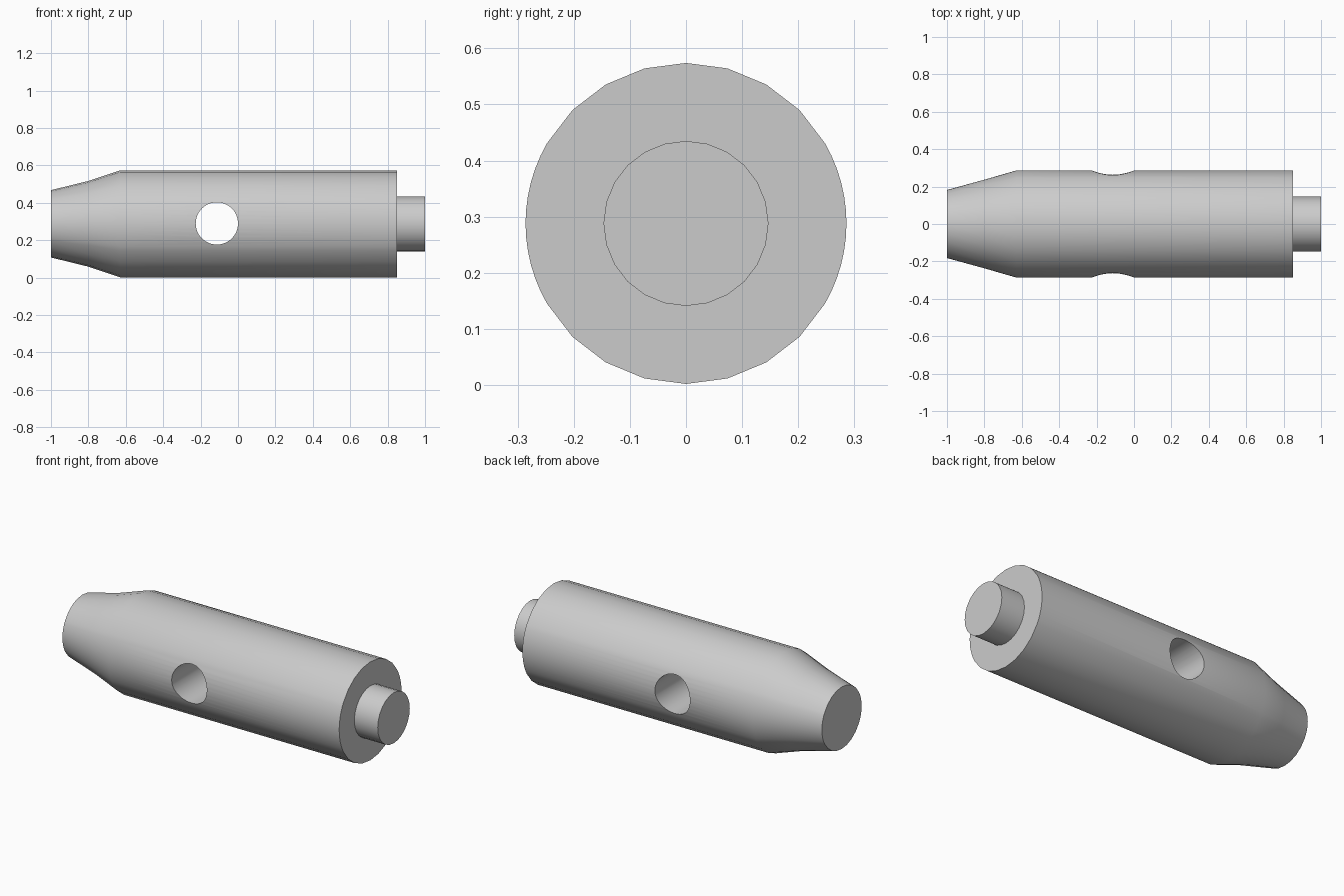
import bpy, bmesh, math

if "Cube" in bpy.data.objects:
    bpy.data.objects.remove(bpy.data.objects["Cube"])

AXIS_Z = 0.288

steel = bpy.data.materials.new("plain grey metal")
steel.use_nodes = True
grey = (0.6, 0.6, 0.6, 1)
steel.diffuse_color = grey
steel.node_tree.nodes["Principled BSDF"].inputs["Base Color"].default_value = grey


def lathe(name, rings, angles):
    """Solid along x; each ring is (x, y radius, z radius)."""
    bm = bmesh.new()
    loops = [[bm.verts.new((x, ry * math.cos(a), AXIS_Z + rz * math.sin(a)))
              for a in angles] for x, ry, rz in rings]
    n = len(angles)
    for low, high in zip(loops, loops[1:]):
        for i in range(n):
            j = (i + 1) % n
            bm.faces.new((low[i], low[j], high[j], high[i]))
    bm.faces.new(loops[0])
    bm.faces.new(loops[-1])
    bmesh.ops.recalc_face_normals(bm, faces=bm.faces)
    mesh = bpy.data.meshes.new(name)
    bm.to_mesh(mesh)
    bm.free()
    mesh.materials.append(steel)
    obj = bpy.data.objects.new(name, mesh)
    bpy.context.collection.objects.link(obj)
    return obj


def activate(obj):
    bpy.ops.object.select_all(action='DESELECT')
    obj.select_set(True)
    bpy.context.view_layer.objects.active = obj


# Tapered body, with finer facets on the two sides that carry the hole
steps = [d for d in range(0, 360, 5)
         if d % 15 == 0 or abs(math.cos(math.radians(d))) > 0.86]
body = lathe("body", [(-1, 0.182, 0.18), (-0.8, 0.237, 0.229),
                      (-0.63, 0.286, 0.286), (0.85, 0.286, 0.286)],
             [math.radians(d) for d in steps])

# Cross hole
bpy.ops.mesh.primitive_cylinder_add(vertices=48, radius=0.113, depth=1,
                                    location=(-0.113, 0, AXIS_Z + 0.002),
                                    rotation=(math.pi / 2, 0, 0))
cutter = bpy.context.object
cutter.name = "hole_cutter"
cutter.hide_render = True
cutter.data.materials.append(steel)
activate(body)
cut = body.modifiers.new("cross_hole", 'BOOLEAN')
cut.object = cutter
cut.operation = 'DIFFERENCE'
cut.solver = 'EXACT'
bpy.ops.object.modifier_apply(modifier=cut.name)
bpy.data.objects.remove(cutter)

# End pin
pin = lathe("end_pin", [(0.84, 0.147, 0.147), (1, 0.147, 0.147)],
            [math.radians(d) for d in range(0, 360, 15)])

# Smooth sides with crisp rims
for part in (body, pin):
    activate(part)
    bpy.ops.object.shade_smooth_by_angle(angle=math.radians(30))
